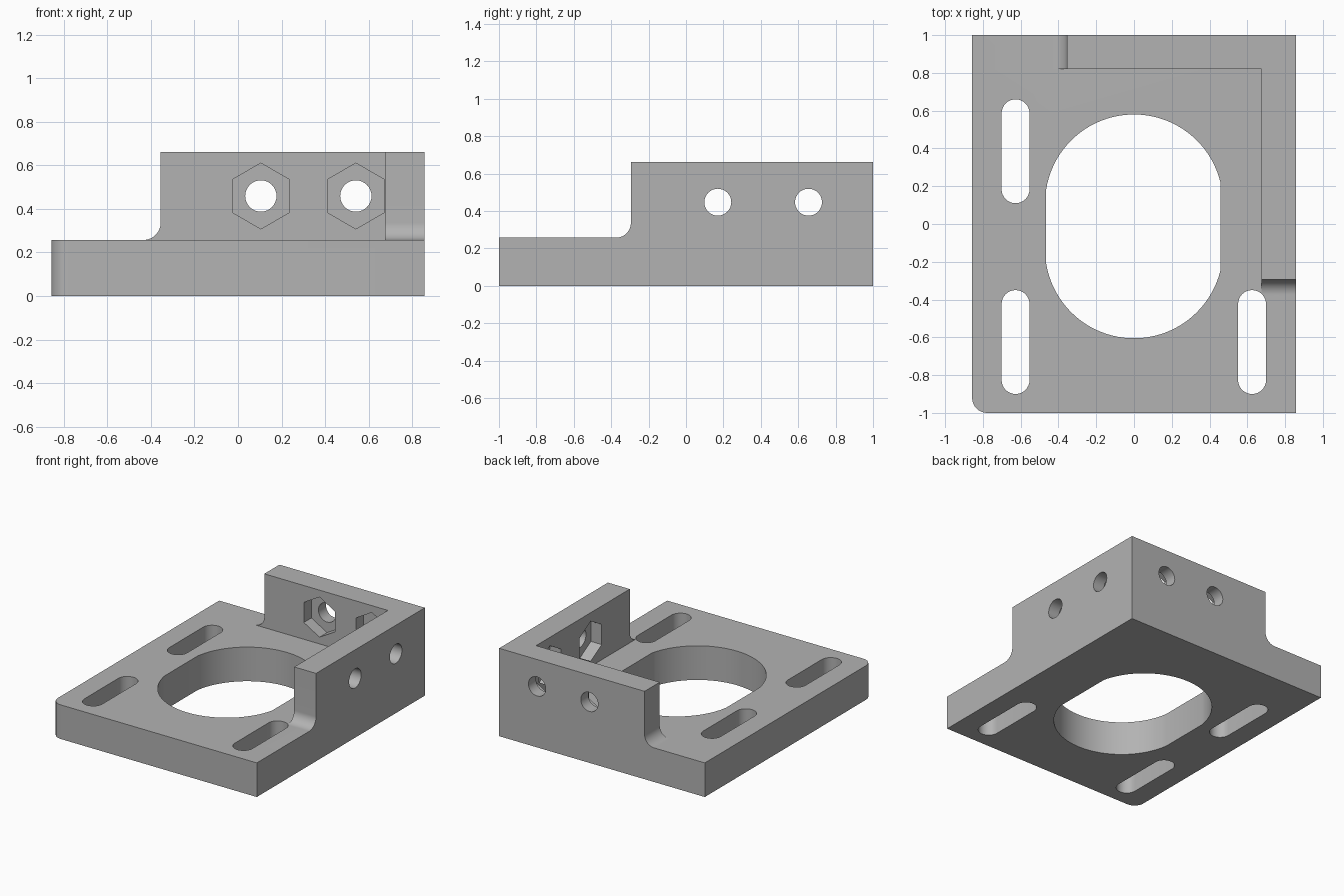
import bpy
from math import sin, cos, pi, sqrt, asin, radians
from mathutils import Vector

cube = bpy.data.objects.get("Cube")
if cube:
    bpy.data.objects.remove(cube, do_unlink=True)

W, D, H, BASE = 0.857, 1.0, 0.662, 0.257   # half width, half depth, height, plate thickness
WALL_X, WALL_Y = 0.675, 0.82               # inner faces of the walls
END_X, END_Y = -0.355, -0.295              # free ends of the walls
FILLET, BOLT_R, HEX_R = 0.08, 0.072, 0.151

grey = bpy.data.materials.new("plain grey")
grey.use_nodes = True
colour = (0.45, 0.45, 0.45, 1)
grey.diffuse_color = colour
grey.node_tree.nodes["Principled BSDF"].inputs["Base Color"].default_value = colour


def arc(cx, cy, r, a0, a1, n=16):
    return [(cx + r * cos(a0 + (a1 - a0) * i / n),
             cy + r * sin(a0 + (a1 - a0) * i / n)) for i in range(n + 1)]


def polygon(cx, cy, r, n, start=0.0):
    return arc(cx, cy, r, start, start + 2 * pi, n)[:-1]


def prism(name, profile, axis, lo, hi):
    """Extrude a 2D profile along an axis; the profile uses the other two axes in order."""
    def place(p, t):
        c = list(p)
        c.insert("xyz".index(axis), t)
        return Vector(c)
    n = len(profile)
    verts = [place(p, t) for t in (lo, hi) for p in profile]
    faces = [list(range(n))[::-1], list(range(n, 2 * n))]
    faces += [[i, (i + 1) % n, n + (i + 1) % n, n + i] for i in range(n)]
    # Keep normals outward for either winding and axis order
    area = sum(profile[i - 1][0] * profile[i][1] - profile[i][0] * profile[i - 1][1]
               for i in range(n))
    if (area < 0) != (axis == "y"):
        faces = [f[::-1] for f in faces]
    mesh = bpy.data.meshes.new(name)
    mesh.from_pydata(verts, [], faces)
    mesh.materials.append(grey)
    obj = bpy.data.objects.new(name, mesh)
    bpy.context.scene.collection.objects.link(obj)
    return obj


def slot(cx, lo, hi, r):
    return arc(cx, hi - r, r, 0, pi) + arc(cx, lo + r, r, pi, 2 * pi)


def step(end):
    """Cut-away region beside a wall end, with a rounded foot."""
    return ([(-2, BASE)] + arc(end - FILLET, BASE + FILLET, FILLET, -pi / 2, 0)
            + [(end, 1), (-2, 1)])


# Solid block with one rounded vertical corner
outline = [(W, -D), (W, D), (-W, D)] + arc(-W + 0.08, -D + 0.08, 0.08, pi, 1.5 * pi)
bracket = prism("corner_bracket", outline, "z", 0, H)

# Space inside the walls, and the stepped wall ends
cutters = [
    prism("inner_space", [(-2, -2), (WALL_X, -2), (WALL_X, WALL_Y), (-2, WALL_Y)],
          "z", BASE, 1),
    prism("back_wall_end", step(END_X), "y", 0.5, 1.2),
    prism("side_wall_end", step(END_Y), "x", 0.5, 1.2),
]

# Mounting slots
for x, lo, hi in ((-0.627, 0.11, 0.66), (-0.627, -0.9, -0.35), (0.625, -0.9, -0.35)):
    cutters.append(prism("mounting_slot", slot(x, lo, hi, 0.074), "z", -0.1, 0.5))

# Large opening: long round hole with flattened sides
R, TOP, BOTTOM, LEFT, RIGHT = 0.471, 0.109, -0.134, 0.465, 0.457
a, b = sqrt(R * R - RIGHT ** 2) / R, sqrt(R * R - LEFT ** 2) / R
opening = (arc(0, TOP, R, asin(a), pi - asin(b), 40)
           + arc(0, BOTTOM, R, pi + asin(b), 2 * pi - asin(a), 40))
cutters.append(prism("large_opening", opening, "z", -0.1, 0.5))

# Bolt holes with hexagonal nut pockets on the inner faces
for axis, inner, z, spots in (("y", WALL_Y, 0.459, (0.105, 0.541)),
                              ("x", WALL_X, 0.447, (0.17, 0.655))):
    for s in spots:
        cutters.append(prism("bolt_hole", polygon(s, z, BOLT_R, 32), axis, inner - 0.1, 1.2))
        cutters.append(prism("nut_pocket", polygon(s, z, HEX_R, 6, pi / 2),
                             axis, inner - 0.1, inner + 0.09))

bpy.ops.object.select_all(action='DESELECT')
bpy.context.view_layer.objects.active = bracket
bracket.select_set(True)
for c in cutters:
    c.hide_render = True
    mod = bracket.modifiers.new(c.name, 'BOOLEAN')
    mod.operation = 'DIFFERENCE'
    mod.solver = 'EXACT'
    mod.object = c
    bpy.ops.object.modifier_apply(modifier=mod.name)
for c in cutters:
    bpy.data.objects.remove(c, do_unlink=True)

bpy.ops.object.shade_smooth_by_angle(angle=radians(30))
